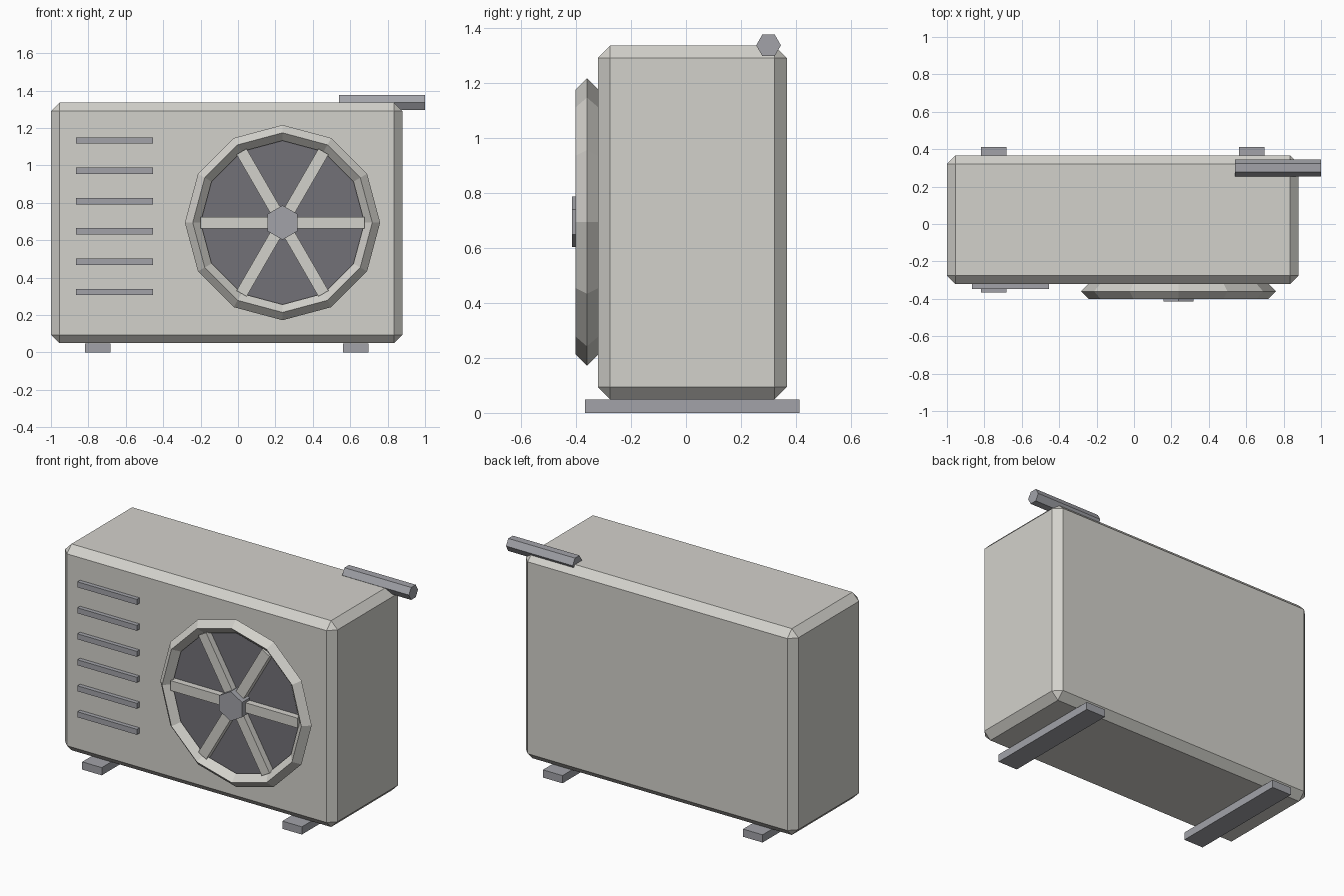
import bpy
import math

if "Cube" in bpy.data.objects:
    bpy.data.objects.remove(bpy.data.objects["Cube"], do_unlink=True)


def material(name, rgb):
    mat = bpy.data.materials.new(name)
    mat.use_nodes = True
    mat.diffuse_color = (*rgb, 1)
    mat.node_tree.nodes["Principled BSDF"].inputs["Base Color"].default_value = (*rgb, 1)
    return mat


CASING = material("warm_light_grey", (0.65, 0.64, 0.60))
METAL = material("mid_grey", (0.36, 0.365, 0.395))
DARK = material("dark_grey", (0.17, 0.167, 0.185))


def finish(name, mat):
    obj = bpy.context.object
    obj.name = obj.data.name = name
    obj.data.materials.clear()
    obj.data.materials.append(mat)
    return obj


def box(name, mat, center, size, turn=0):
    """Box with the given size, turned about the y axis."""
    bpy.ops.mesh.primitive_cube_add(size=1, location=center)
    obj = finish(name, mat)
    for v in obj.data.vertices:
        v.co = [c * s for c, s in zip(v.co, size)]
    obj.rotation_euler.y = turn
    return obj


def cylinder(name, mat, center, sides, radius, depth, rotation):
    bpy.ops.mesh.primitive_cylinder_add(vertices=sides, radius=radius, depth=depth,
                                        location=center, rotation=rotation)
    return finish(name, mat)


MID_X, MID_Y = -0.06, 0.023
FAN_X, FAN_Z = 0.238, 0.694
QUARTER = math.pi / 2

# Chamfered casing
casing = box("casing", CASING, (MID_X, MID_Y, 0.692), (1.88, 0.687, 1.286))
bevel = casing.modifiers.new("chamfer", 'BEVEL')
bevel.width = 0.045
bevel.segments = 1

# Feet running front to back
for name, side in (("right_foot", -1), ("left_foot", 1)):
    box(name, METAL, (MID_X + side * 0.69, MID_Y, 0.024), (0.135, 0.78, 0.048))

# Vent slats
for i in range(6):
    box(f"vent_slat_{i + 1}", METAL, (-0.66, -0.322, 0.323 + i * 0.162), (0.41, 0.05, 0.034))

# Fan: dark opening, faceted ring, crossed spokes and hub
cylinder("fan_opening", DARK, (FAN_X, -0.32, FAN_Z), 12, 0.47, 0.04, (QUARTER, 0, 0))
bpy.ops.mesh.primitive_torus_add(major_segments=12, minor_segments=4,
                                 major_radius=0.48, minor_radius=0.042,
                                 location=(FAN_X, -0.36, FAN_Z), rotation=(QUARTER, 0, 0))
finish("fan_ring", CASING)
for i in range(3):
    box(f"fan_spoke_{i + 1}", CASING, (FAN_X, -0.36, FAN_Z), (0.876, 0.04, 0.062),
        i * math.pi / 3)
cylinder("fan_hub", METAL, (FAN_X, -0.375, FAN_Z), 6, 0.092, 0.077, (QUARTER, 0, 0))

# Hexagonal pipe at the top rear corner
cylinder("pipe", METAL, (0.77, 0.3, 1.336), 6, 0.045, 0.46, (0, QUARTER, 0))
